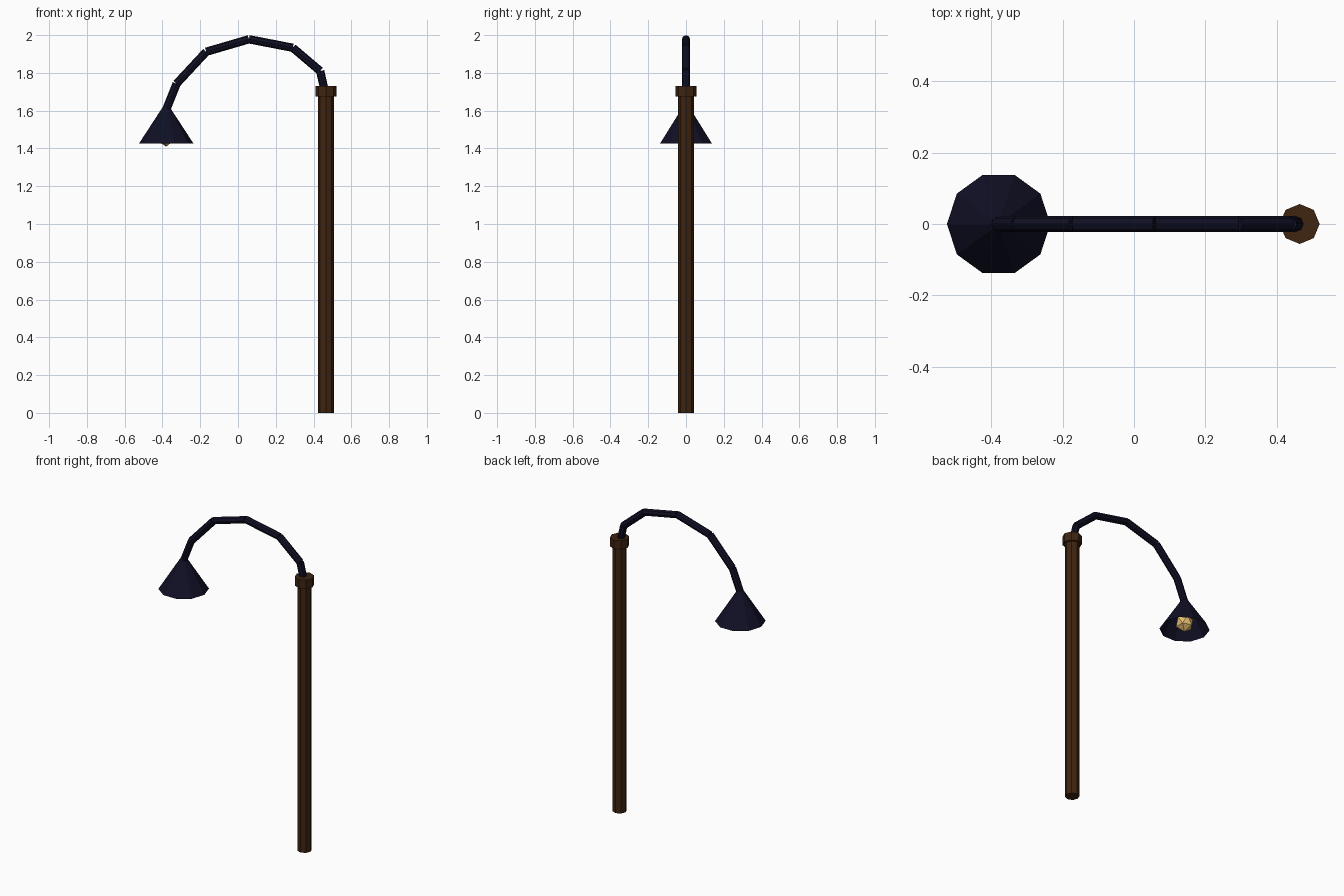
import bpy, bmesh, math
from mathutils import Matrix, Vector

if "Cube" in bpy.data.objects:
    bpy.data.objects.remove(bpy.data.objects["Cube"])


def material(name, rgb):
    m = bpy.data.materials.new(name)
    m.diffuse_color = (*rgb, 1)
    m.use_nodes = True
    m.node_tree.nodes["Principled BSDF"].inputs["Base Color"].default_value = m.diffuse_color
    return m


WOOD = material("dark_brown_wood", (0.050, 0.018, 0.0055))
METAL = material("dark_navy_metal", (0.0050, 0.0050, 0.0185))
GLOW = material("warm_bulb", (0.85, 0.55, 0.18))


def add_object(name, bm, mat):
    me = bpy.data.meshes.new(name)
    bm.to_mesh(me)
    bm.free()
    me.materials.append(mat)
    ob = bpy.data.objects.new(name, me)
    bpy.context.collection.objects.link(ob)
    return ob


def tube(name, a, b, r1, r2, sides, mat, caps=True):
    """Straight flat-sided tube from a to b, one corner facing +x (or sideways)."""
    a, b = Vector(a), Vector(b)
    d = b - a
    turn = math.atan2(d.x, d.z)          # all tubes lie in the xz plane
    bm = bmesh.new()
    bmesh.ops.create_cone(bm, cap_ends=caps, segments=sides, radius1=r1,
                          radius2=r2, depth=d.length)
    # put a corner exactly on the x axis
    v = bm.verts[:][0].co
    spin = Matrix.Rotation(-math.atan2(v.y, v.x), 4, 'Z')
    place = Matrix.Translation((a + b) / 2) @ Matrix.Rotation(turn, 4, 'Y')
    bmesh.ops.transform(bm, matrix=place @ spin, verts=bm.verts)
    return add_object(name, bm, mat)


PX, LX = 0.465, -0.38

# Wooden post and its collar
tube("post", (PX, 0, 0), (PX, 0, 1.69), 0.042, 0.042, 8, WOOD)
tube("post_collar", (PX, 0, 1.675), (PX, 0, 1.73), 0.056, 0.056, 8, WOOD)

# Curved arm made of straight butted pieces
path = [(0.46, 1.70), (0.435, 1.81), (0.29, 1.933), (0.058, 1.978),
        (-0.168, 1.912), (-0.325, 1.743), (LX, 1.605)]
for i, (p, q) in enumerate(zip(path, path[1:])):
    tube(f"arm_piece_{i + 1}", (p[0], 0, p[1]), (q[0], 0, q[1]),
         0.022, 0.022, 8, METAL)

# Open conical lamp shade, with a small lid closing its top
tube("shade", (LX, 0, 1.425), (LX, 0, 1.615), 0.145, 0.021, 10, METAL, caps=False)
tube("shade_lid", (LX, 0, 1.605), (LX, 0, 1.615), 0.021, 0.020, 10, METAL)

# Faceted bulb
bm = bmesh.new()
bmesh.ops.create_icosphere(bm, subdivisions=1, radius=0.055,
                           matrix=Matrix.Translation((LX, 0, 1.465)))
add_object("bulb", bm, GLOW)
